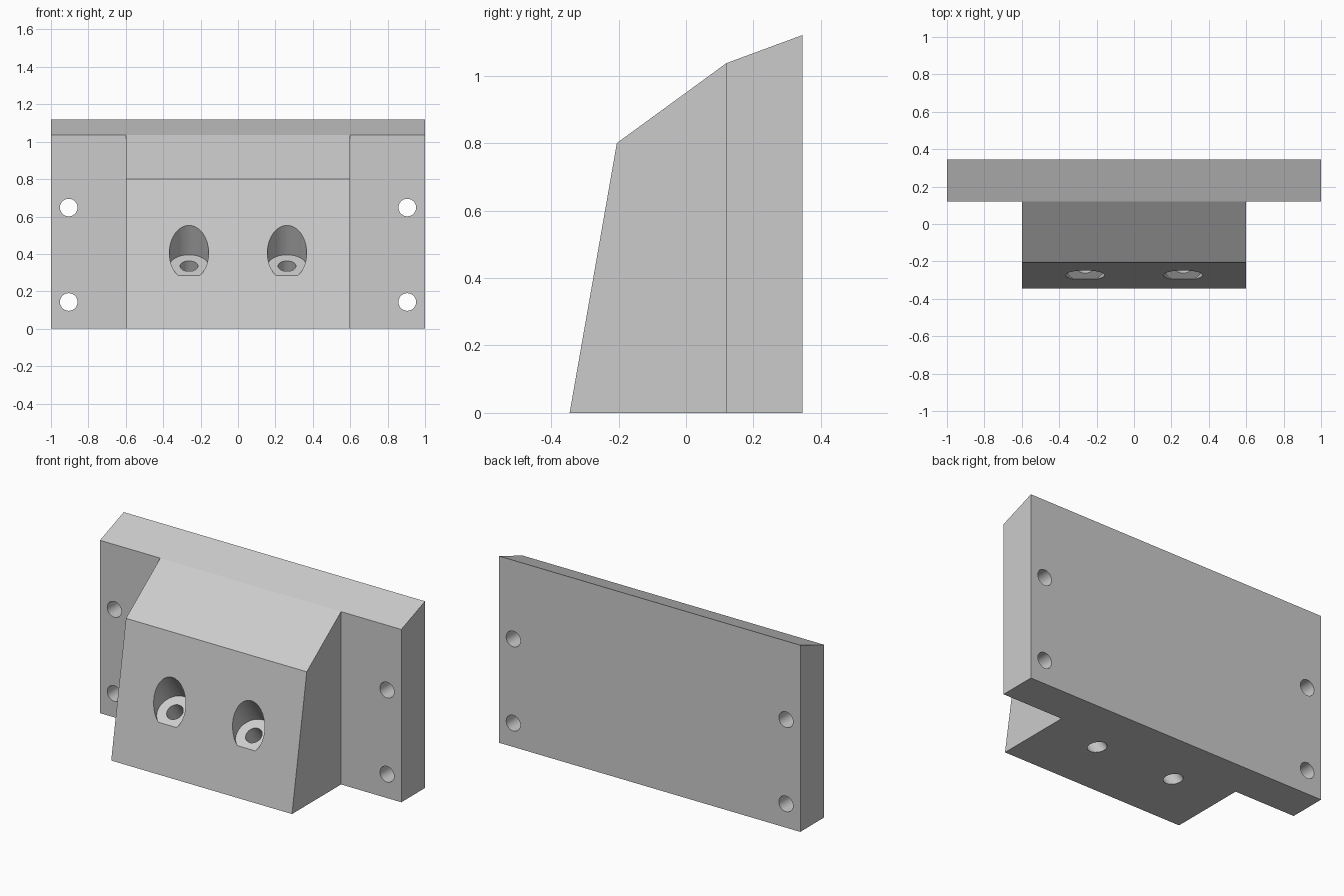
import bpy
import bmesh
from math import radians
from mathutils import Matrix, Vector

cube = bpy.data.objects.get("Cube")
if cube:
    bpy.data.objects.remove(cube, do_unlink=True)

GREY = (0.6, 0.6, 0.6, 1.0)
grey = bpy.data.materials.new("plain grey")
grey.use_nodes = True
grey.diffuse_color = GREY
grey.node_tree.nodes["Principled BSDF"].inputs["Base Color"].default_value = GREY


def make_object(name, bm):
    bmesh.ops.recalc_face_normals(bm, faces=bm.faces)
    mesh = bpy.data.meshes.new(name)
    bm.to_mesh(mesh)
    bm.free()
    mesh.materials.append(grey)
    obj = bpy.data.objects.new(name, mesh)
    bpy.context.collection.objects.link(obj)
    return obj


def extrude_profile(name, profile, half_width):
    """Sweep a y-z side profile across the width."""
    bm = bmesh.new()
    face = bm.faces.new([bm.verts.new((-half_width, y, z)) for y, z in profile])
    swept = bmesh.ops.extrude_face_region(bm, geom=[face])["geom"]
    verts = [v for v in swept if isinstance(v, bmesh.types.BMVert)]
    bmesh.ops.translate(bm, verts=verts, vec=(2 * half_width, 0, 0))
    return make_object(name, bm)


def drill(target, start, tilt, radius, depth):
    """Cut a round hole from start; zero tilt runs along +z, more leans to -y."""
    bm = bmesh.new()
    turn = Matrix.Rotation(tilt, 4, "X")
    place = Matrix.Translation(start) @ turn @ Matrix.Translation((0, 0, depth / 2))
    bmesh.ops.create_cone(bm, cap_ends=True, segments=48, radius1=radius,
                          radius2=radius, depth=depth, matrix=place)
    cutter = make_object("hole_cutter", bm)
    cutter.hide_render = True
    mod = target.modifiers.new("hole", "BOOLEAN")
    mod.operation = "DIFFERENCE"
    mod.solver = "EXACT"
    mod.object = cutter
    bpy.context.view_layer.objects.active = target
    bpy.ops.object.modifier_apply(modifier=mod.name)
    bpy.data.objects.remove(cutter, do_unlink=True)


# Wide back plate with a sloping top edge
back_plate = extrude_profile(
    "back_plate", [(0.12, 0), (0.345, 0), (0.345, 1.12), (0.12, 1.037)], 1.0)

# Leaning centre block
front_block = extrude_profile(
    "front_block", [(-0.345, 0), (0.12, 0), (0.12, 1.037), (-0.205, 0.8)], 0.6)

# Four mounting holes through the plate
for x in (-0.905, 0.905):
    for z in (0.143, 0.648):
        drill(back_plate, (x, 0.5, z), radians(90), 0.047, 0.6)

# Two slanted counterbored bolt holes through the block
lean = radians(35)
axis = Matrix.Rotation(lean, 3, "X") @ Vector((0, 0, 1))
for x in (-0.262, 0.262):
    seat = Vector((x, -0.224, 0.335))
    drill(front_block, seat, lean, 0.105, 0.6)
    drill(front_block, seat - axis * 0.6, lean, 0.048, 0.65)

# Smooth hole walls, crisp edges elsewhere
for obj in (back_plate, front_block):
    bpy.ops.object.select_all(action="DESELECT")
    obj.select_set(True)
    bpy.context.view_layer.objects.active = obj
    bpy.ops.object.shade_smooth_by_angle(angle=radians(15))
